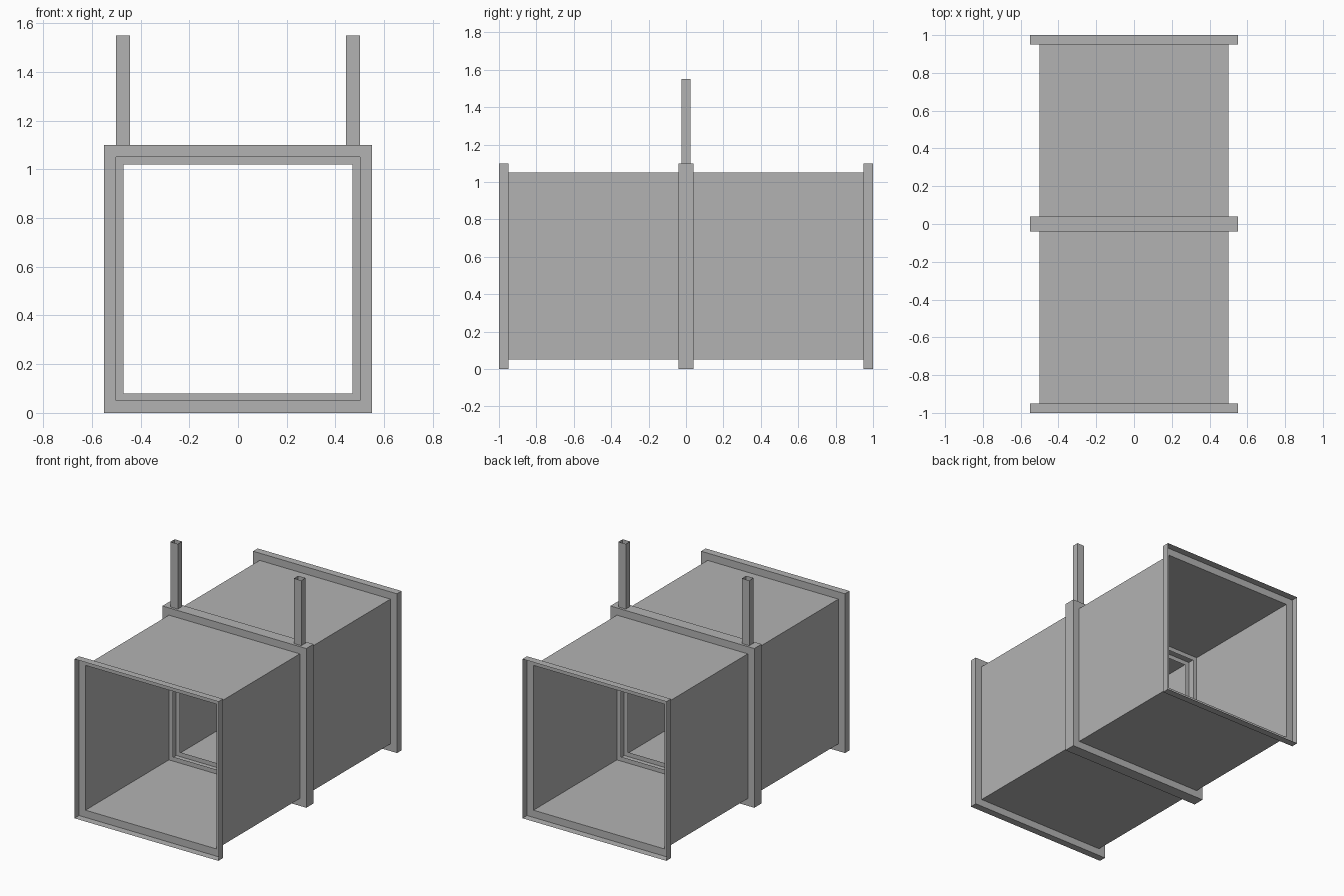
import bpy
import bmesh

cube = bpy.data.objects.get("Cube")
if cube:
    bpy.data.objects.remove(cube, do_unlink=True)

# Single galvanised sheet colour
metal = bpy.data.materials.new("galvanised_grey")
metal.use_nodes = True
colour = (0.45, 0.45, 0.45, 1.0)
metal.diffuse_color = colour
metal.node_tree.nodes["Principled BSDF"].inputs["Base Color"].default_value = colour

CENTRE_Z = 0.55
CORNERS = ((-1, -1), (1, -1), (1, 1), (-1, 1))


def sheet_loop(name, rings):
    """Join successive rings of four corners into an open sheet."""
    bm = bmesh.new()
    loops = [[bm.verts.new(p) for p in ring] for ring in rings]
    for a, b in zip(loops, loops[1:]):
        for i in range(4):
            j = (i + 1) % 4
            bm.faces.new((a[i], a[j], b[j], b[i]))
    bmesh.ops.recalc_face_normals(bm, faces=bm.faces)
    mesh = bpy.data.meshes.new(name)
    bm.to_mesh(mesh)
    bm.free()
    mesh.materials.append(metal)
    obj = bpy.data.objects.new(name, mesh)
    bpy.context.collection.objects.link(obj)
    return obj


def square_ring(half, y):
    return [(sx * half, y, CENTRE_Z + sz * half) for sx, sz in CORNERS]


def square_sweep(name, profile):
    """Sweep a (half size, y) profile around the square duct."""
    return sheet_loop(name, [square_ring(h, y) for h, y in profile])


# Open square duct
square_sweep("duct_wall", [(0.5, -0.95), (0.5, 0.95)])

# Angle-section flanges at both ends
for name, s in (("front_flange", -1), ("back_flange", 1)):
    square_sweep(name, [(0.5, s * 0.95), (0.55, s * 0.95), (0.55, s)])

# Channel-section collar around the middle, open towards the inside
square_sweep("middle_collar",
             [(0.47, -0.04), (0.55, -0.04), (0.55, 0.04), (0.47, 0.04)])

# Hollow hanger posts standing on the collar
for name, s in (("right_hanger", -1), ("left_hanger", 1)):
    sheet_loop(name, [[(s * 0.472 + sx * 0.028, sy * 0.023, z)
                       for sx, sy in CORNERS] for z in (1.1, 1.55)])
